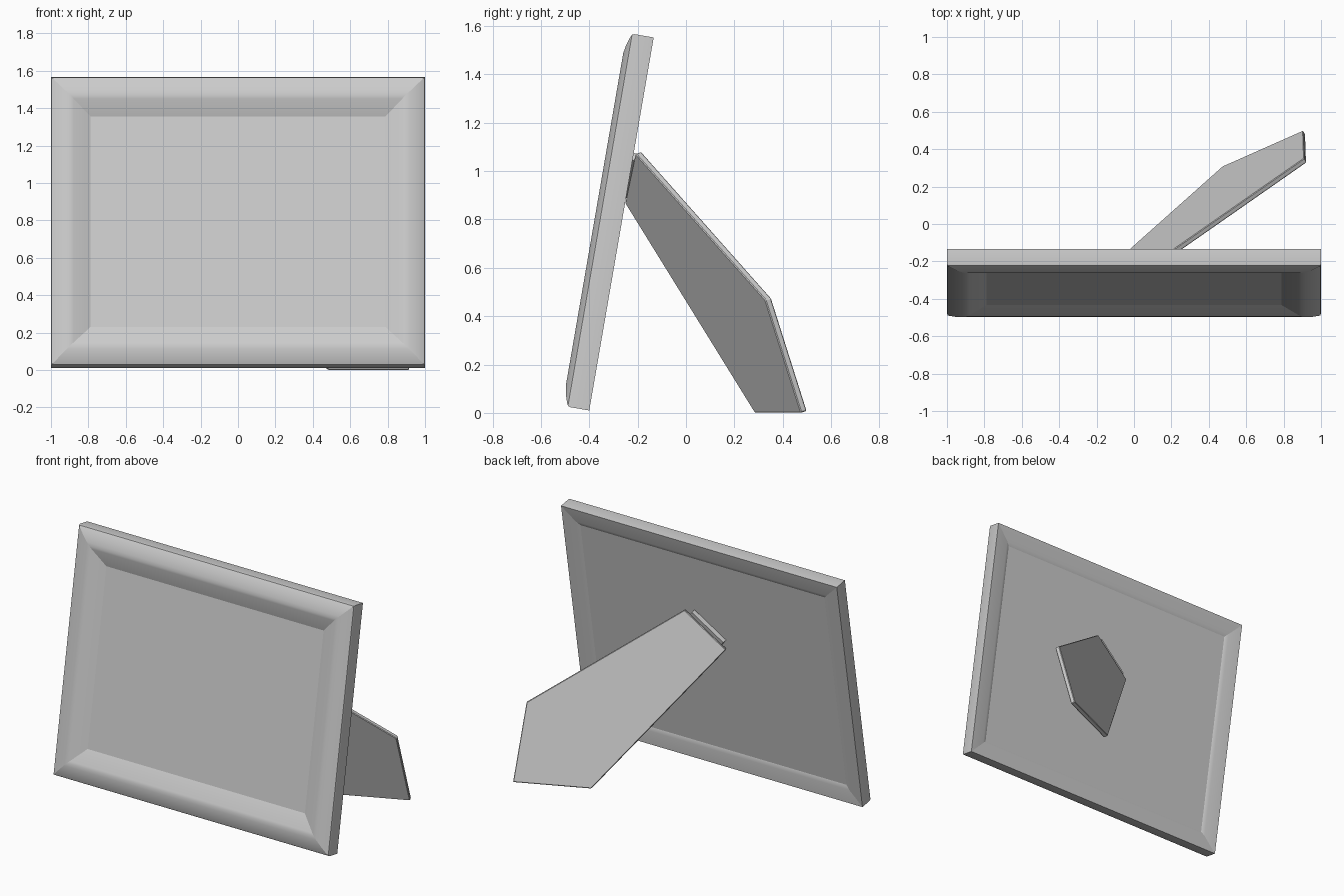
import bpy, bmesh, math
from mathutils import Vector, Matrix

cube = bpy.data.objects.get("Cube")
if cube:
    bpy.data.objects.remove(cube, do_unlink=True)

# One plain grey for the whole model
grey = bpy.data.materials.new("matte grey")
grey.use_nodes = True
grey.diffuse_color = (0.6, 0.6, 0.6, 1)
grey.node_tree.nodes["Principled BSDF"].inputs["Base Color"].default_value = (0.6, 0.6, 0.6, 1)

WIDTH, HEIGHT = 2.0, 1.565
LEAN = Matrix.Translation((0, -0.40, 0.01)) @ Matrix.Rotation(math.radians(-9.8), 4, 'X')


def loft(name, ring_a, ring_b, matrix=Matrix(), smooth=None):
    """Closed solid between two matching rings of points."""
    bm = bmesh.new()
    a = [bm.verts.new(matrix @ Vector(p)) for p in ring_a]
    b = [bm.verts.new(matrix @ Vector(p)) for p in ring_b]
    bm.faces.new(a)
    bm.faces.new(b[::-1])
    for i in range(len(a)):
        j = (i + 1) % len(a)
        bm.faces.new((a[i], b[i], b[j], a[j]))
    bmesh.ops.recalc_face_normals(bm, faces=bm.faces)
    mesh = bpy.data.meshes.new(name)
    bm.to_mesh(mesh)
    bm.free()
    mesh.materials.append(grey)
    obj = bpy.data.objects.new(name, mesh)
    bpy.context.collection.objects.link(obj)
    if smooth:
        bpy.ops.object.select_all(action='DESELECT')
        obj.select_set(True)
        bpy.context.view_layer.objects.active = obj
        bpy.ops.object.shade_smooth_by_angle(angle=math.radians(smooth))
    return obj


def corner(sx, sz, inset, front):
    """Point near one corner of the frame, moved inward and forward."""
    return (sx * (WIDTH / 2 - inset), -front, HEIGHT / 2 + sz * (HEIGHT / 2 - inset))


# Moulding section: (distance inward, distance forward)
section = [(0, 0), (0, 0.08), (0.004, 0.09), (0.014, 0.095), (0.05, 0.107),
           (0.085, 0.113), (0.105, 0.113), (0.12, 0.109),
           (0.212, 0.07), (0.115, 0.018), (0.09, 0.008)]

# Four mitred rails
corners = {"bottom_rail": ((-1, -1), (1, -1)), "left_rail": ((1, -1), (1, 1)),
           "top_rail": ((1, 1), (-1, 1)), "right_rail": ((-1, 1), (-1, -1))}
for name, (start, end) in corners.items():
    loft(name, [corner(*start, *p) for p in section],
         [corner(*end, *p) for p in section], LEAN, smooth=40)

# Picture panel and backing in one tapered slab
around = [(-1, -1), (1, -1), (1, 1), (-1, 1)]
loft("picture_panel", [corner(*c, 0.212, 0.07) for c in around],
     [corner(*c, 0.115, 0.018) for c in around], LEAN)

# Easel leg: slanted flat board behind the frame
leg_back = [Vector(p) for p in ((0.905, 0.5, 0.008), (0.472, 0.308, 0.008),
                                (-0.13, -0.228, 0.875), (0.14, -0.185, 1.08),
                                (0.91, 0.352, 0.475))]
across = leg_back[0] - leg_back[1]
along = leg_back[2] - leg_back[1]
normal = across.cross(along).normalized()
leg = loft("easel_leg", leg_back, [p + normal * 0.028 for p in leg_back])
bevel = leg.modifiers.new("soft_edges", 'BEVEL')
bevel.width = 0.004
bevel.segments = 1

# Hinge strip joining the leg to the backing
top_edge = (leg_back[3] - leg_back[2]).normalized()
middle = (leg_back[3] + leg_back[2]) / 2
out = LEAN.to_3x3() @ Vector((0, 1, 0))
up = out.cross(top_edge).normalized()
if up.z < 0:
    up = -up
base = middle - out * 0.04
hinge = [base + top_edge * s * 0.13 + up * t
         for s, t in ((-1, -0.02), (1, -0.02), (1, 0.018), (-1, 0.018))]
loft("hinge_strip", hinge, [p + out * 0.03 for p in hinge])
